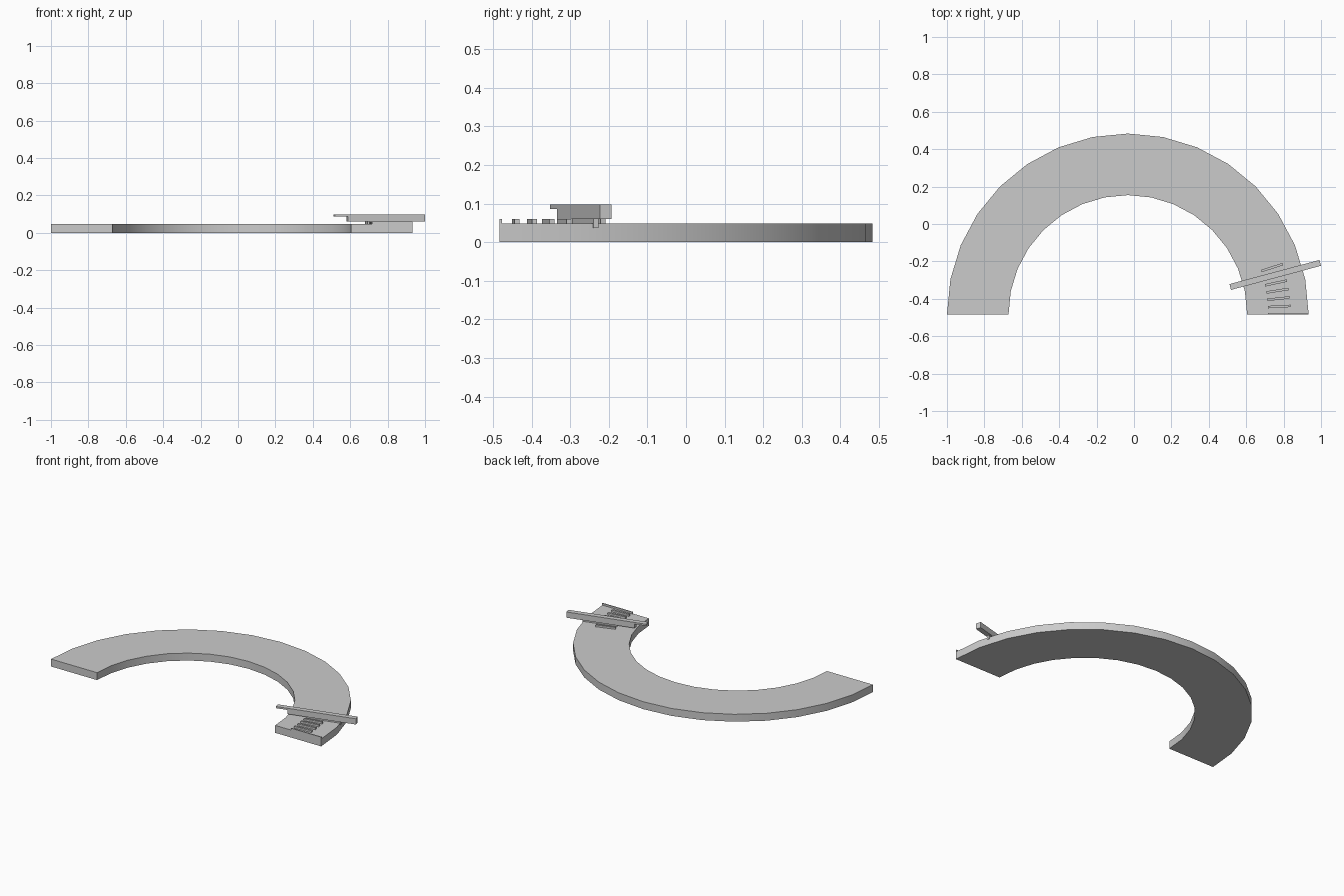
import bpy, bmesh
from math import cos, sin, pi, radians

cube = bpy.data.objects.get("Cube")
if cube:
    bpy.data.objects.remove(cube, do_unlink=True)

OUTER, INNER, THICK = 0.967, 0.638, 0.048
CENTRE = (OUTER - 1, -OUTER / 2, 0)   # centre of the arc

grey = bpy.data.materials.new("light grey")
grey.use_nodes = True
colour = (0.6, 0.6, 0.6, 1)
grey.diffuse_color = colour
grey.node_tree.nodes["Principled BSDF"].inputs["Base Color"].default_value = colour


def extrude_outline(name, outline, direction, angle=0):
    """Extrude a closed planar outline and turn it about the arc centre."""
    bm = bmesh.new()
    face = bm.faces.new([bm.verts.new(p) for p in outline])
    grown = bmesh.ops.extrude_face_region(bm, geom=[face])["geom"]
    bmesh.ops.translate(bm, vec=direction,
                        verts=[v for v in grown if isinstance(v, bmesh.types.BMVert)])
    bmesh.ops.recalc_face_normals(bm, faces=bm.faces)
    mesh = bpy.data.meshes.new(name)
    bm.to_mesh(mesh)
    bm.free()
    mesh.materials.append(grey)
    obj = bpy.data.objects.new(name, mesh)
    bpy.context.collection.objects.link(obj)
    obj.location = CENTRE
    obj.rotation_euler.z = radians(angle)
    return obj


def radial_bar(name, profile, low, high, angle):
    """Bar with an (r, z) side profile, spanning low..high across."""
    return extrude_outline(name, [(r, low, z) for r, z in profile], (0, high - low, 0), angle)


# Half-ring base, 16 segments
STEPS = 16
turns = [pi * i / STEPS for i in range(STEPS + 1)]
outline = [(OUTER * cos(a), OUTER * sin(a), 0) for a in turns]
outline += [(INNER * cos(a), INNER * sin(a), 0) for a in reversed(turns)]
base = extrude_outline("half_ring_base", outline, (0, 0, THICK))
bpy.ops.object.select_all(action="DESELECT")
base.select_set(True)
bpy.context.view_layer.objects.active = base
bpy.ops.object.shade_smooth_by_angle(angle=radians(30))

# Raised scale marks every 3 degrees, with a long one every 15
for i in range(7):
    end = OUTER if i % 5 == 0 else 0.87
    profile = [(0.75, 0.036), (end, 0.036), (end, 0.06), (0.75, 0.06)]
    radial_bar(f"scale_mark_{i}", profile, 0 if i == 0 else -0.0065, 0.0065, 3 * i)

# Pointer arm with a thin lip at its inner end
arm = [(0.567, 0.086), (INNER, 0.086), (INNER, 0.06),
       (1.065, 0.06), (1.065, 0.097), (0.567, 0.097)]
radial_bar("pointer_arm", arm, -0.016, 0.016, 15)
